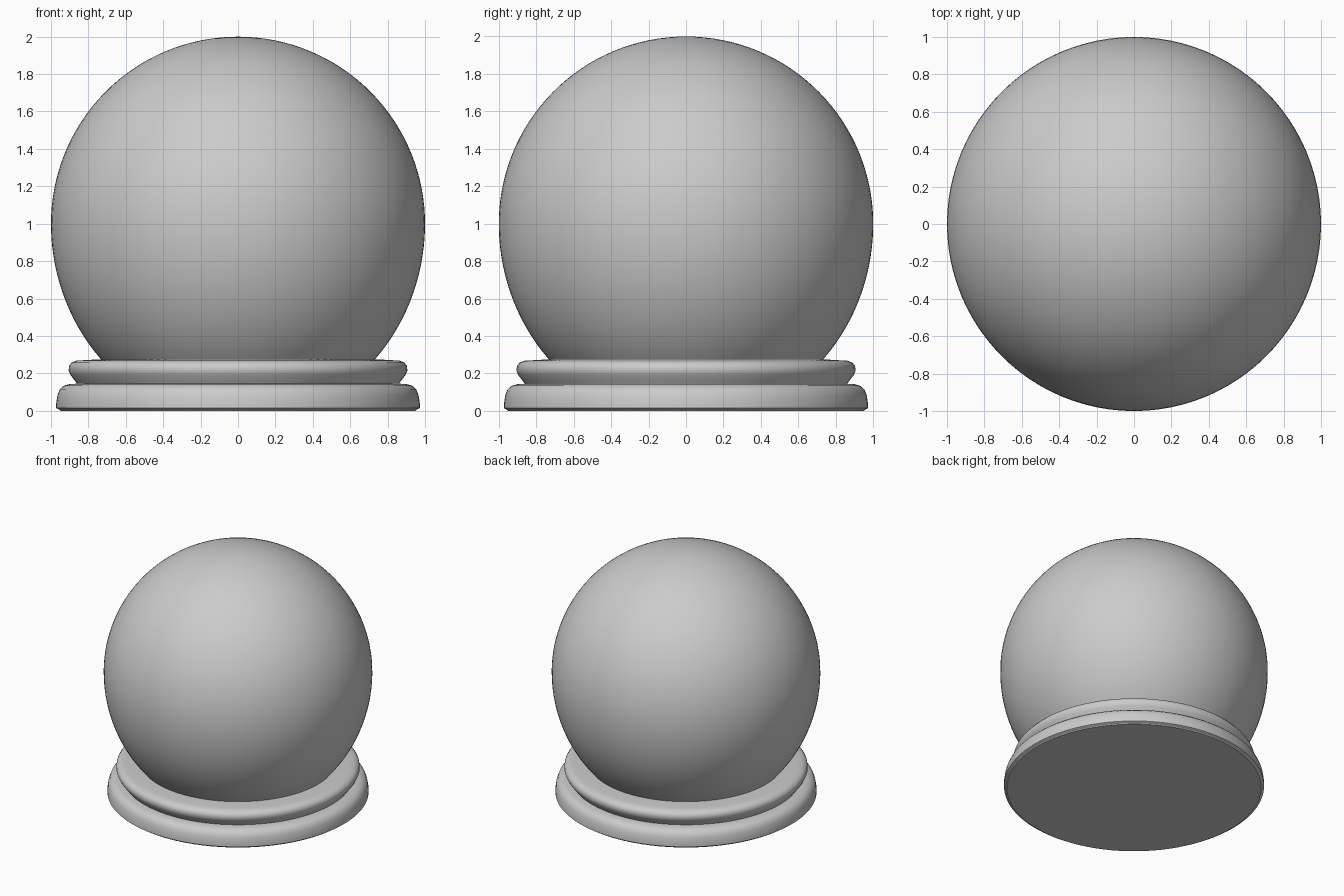
import bpy, bmesh, math

if "Cube" in bpy.data.objects:
    bpy.data.objects.remove(bpy.data.objects["Cube"])

SIDES = 96


def lathe(name, profile, angle):
    """Spin an (r, z) profile about z; end points on the axis become closed poles."""
    bm = bmesh.new()
    verts = [bm.verts.new((r, 0, z)) for r, z in profile]
    edges = [bm.edges.new(pair) for pair in zip(verts, verts[1:])]
    bmesh.ops.spin(bm, geom=verts + edges, cent=(0, 0, 0), axis=(0, 0, 1),
                   angle=math.tau, steps=SIDES, use_duplicate=False)
    bmesh.ops.remove_doubles(bm, verts=bm.verts, dist=1e-5)
    bmesh.ops.recalc_face_normals(bm, faces=bm.faces)
    mesh = bpy.data.meshes.new(name)
    bm.to_mesh(mesh)
    bm.free()
    obj = bpy.data.objects.new(name, mesh)
    bpy.context.collection.objects.link(obj)
    bpy.ops.object.select_all(action='DESELECT')
    obj.select_set(True)
    bpy.context.view_layer.objects.active = obj
    bpy.ops.object.shade_smooth_by_angle(angle=math.radians(angle))
    return obj


# Globe: round dome, slightly deeper lower half, cut off inside the collar
STEPS = 48
globe = []
for i in range(STEPS + 1):
    a = math.radians(90 - 136 * i / STEPS)
    depth = 1.0 if a > 0 else 1.065
    globe.append((max(0, math.cos(a)) if i else 0, 1 + depth * math.sin(a)))
globe.append((0, globe[-1][1]))
lathe("globe", globe, 40)

# Plinth: wide rounded foot with slightly tapered wall
lathe("plinth", [(0, 0.005), (0.955, 0.005), (0.972, 0.015), (0.972, 0.04),
                 (0.965, 0.085), (0.953, 0.115), (0.93, 0.135), (0.90, 0.143),
                 (0.84, 0.146), (0, 0.146)], 40)

# Collar: rounded ring that undercuts towards the plinth and holds the globe
lathe("collar", [(0, 0.14), (0.858, 0.14), (0.868, 0.155), (0.895, 0.19),
                 (0.906, 0.215), (0.903, 0.24), (0.89, 0.257), (0.865, 0.268),
                 (0.83, 0.27), (0.745, 0.275), (0, 0.275)], 40)

# Thin foot pad under the plinth
lathe("foot_pad", [(0, 0), (0.95, 0), (0.955, 0.006), (0, 0.006)], 40)
